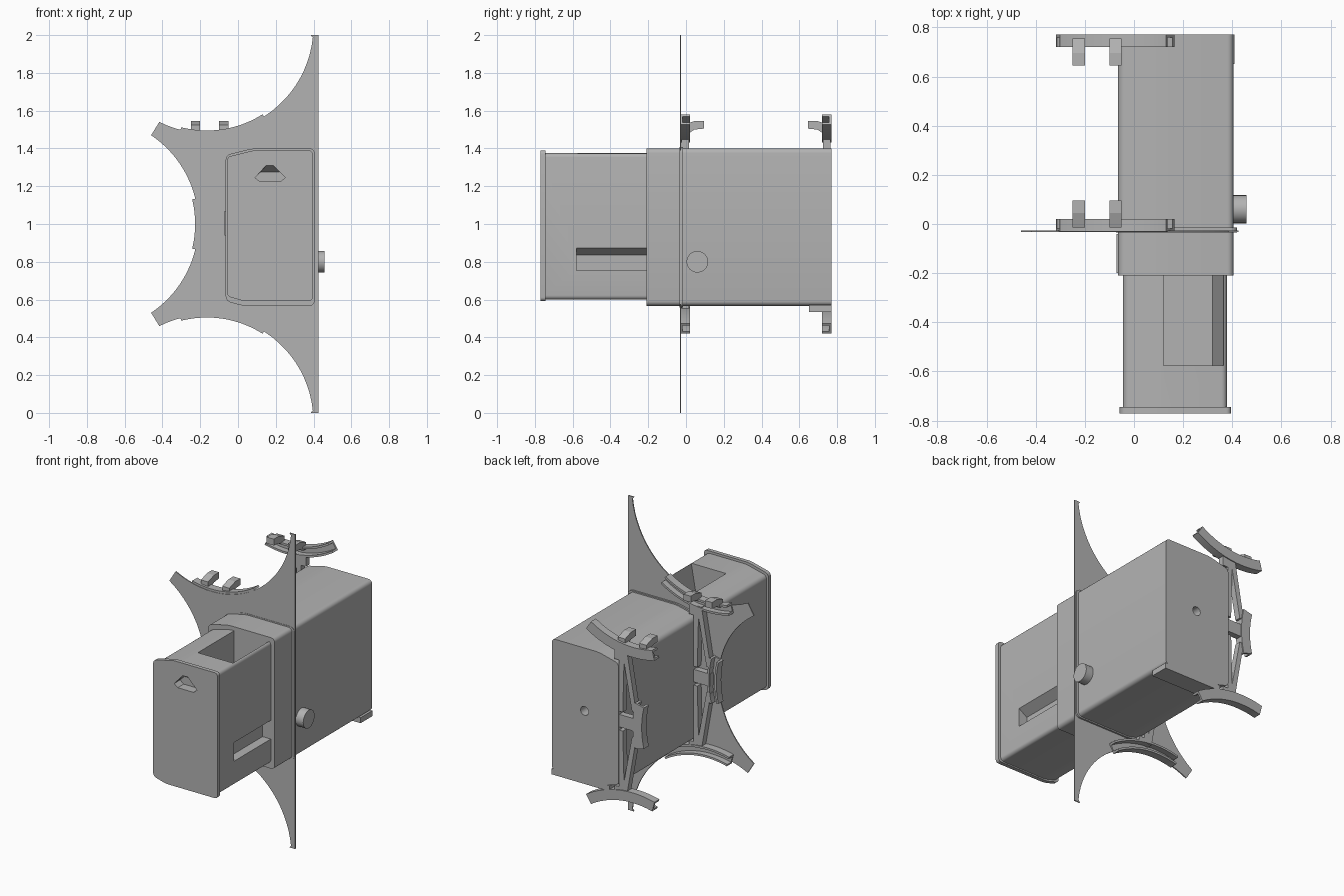
import bpy
import bmesh
from math import radians, cos, sin

cube = bpy.data.objects.get("Cube")
if cube:
    bpy.data.objects.remove(cube, do_unlink=True)

grey = bpy.data.materials.new("plain_grey")
grey.use_nodes = True
grey.diffuse_color = (0.45, 0.45, 0.45, 1)
grey.node_tree.nodes["Principled BSDF"].inputs["Base Color"].default_value = grey.diffuse_color


def loft(name, ring_a, ring_b, bevel=0):
    """Solid between two matching rings of 3D points; bevel rounds the long edges."""
    bm = bmesh.new()
    a = [bm.verts.new(p) for p in ring_a]
    b = [bm.verts.new(p) for p in ring_b]
    bm.faces.new(a)
    bm.faces.new(b[::-1])
    n = len(a)
    long_edges = []
    for i in range(n):
        j = (i + 1) % n
        bm.faces.new((a[j], a[i], b[i], b[j]))
    if bevel:
        long_edges = [bm.edges.get((a[i], b[i])) for i in range(n)]
        bmesh.ops.bevel(bm, geom=long_edges, offset=bevel, segments=5,
                        profile=0.5, affect='EDGES')
    bmesh.ops.recalc_face_normals(bm, faces=bm.faces)
    mesh = bpy.data.meshes.new(name)
    bm.to_mesh(mesh)
    bm.free()
    mesh.materials.append(grey)
    ob = bpy.data.objects.new(name, mesh)
    bpy.context.collection.objects.link(ob)
    return ob


def prism(name, outline, y0, y1, bevel=0):
    """Extrude an x-z outline along y."""
    return loft(name, [(x, y0, z) for x, z in outline],
                [(x, y1, z) for x, z in outline], bevel)


def box(name, x0, x1, y0, y1, z0, z1):
    return prism(name, [(x0, z0), (x1, z0), (x1, z1), (x0, z1)], y0, y1)


def select(ob):
    bpy.ops.object.select_all(action='DESELECT')
    ob.select_set(True)
    bpy.context.view_layer.objects.active = ob


def cut(ob, cutter):
    mod = ob.modifiers.new("cut", 'BOOLEAN')
    mod.operation = 'DIFFERENCE'
    mod.solver = 'EXACT'
    mod.object = cutter
    select(ob)
    bpy.ops.object.modifier_apply(modifier=mod.name)
    bpy.data.objects.remove(cutter, do_unlink=True)


def smooth(ob):
    select(ob)
    bpy.ops.object.shade_smooth_by_angle(angle=radians(30))


def arc(centre, r, a0, a1, n=24):
    angles = [radians(a0 + (a1 - a0) * i / n) for i in range(n + 1)]
    return [(centre[0] + r * cos(a), centre[1] + r * sin(a)) for a in angles]


def flip(outline):
    """Mirror an outline about mid height."""
    return [(x, 2 - z) for x, z in outline]


def case_outline(x0, x1, z0, z1):
    return [(x0, z0 + 0.025), (x0 + 0.09, z0), (x1, z0),
            (x1, z1), (x0 + 0.14, z1), (x0, z1 - 0.035)]


def disc(name, axis, centre, r, a, b, n=32):
    """Cylinder along x or y from a to b."""
    pts = arc(centre, r, 0, 360 - 360 / n, n - 1)
    if axis == 'x':
        return loft(name, [(a, y, z) for y, z in pts], [(b, y, z) for y, z in pts])
    return prism(name, pts, a, b)


# Sleeve with a collar and a round hole in the back
sleeve = prism("sleeve", case_outline(-0.065, 0.405, 0.567, 1.4), -0.21, 0.77, 0.025)
cut(sleeve, disc("hole_cutter", 'y', (0.175, 1.0), 0.028, 0.7, 0.8))
smooth(sleeve)
smooth(prism("sleeve_collar", case_outline(-0.073, 0.42, 0.559, 1.408), -0.035, -0.015, 0.03))
box("sleeve_side_pad", -0.072, -0.06, -0.2, -0.04, 0.94, 1.07)

# Sliding drawer with a top opening and a side slot
drawer = prism("drawer", case_outline(-0.045, 0.378, 0.6, 1.375), -0.76, -0.2, 0.022)
top, low = 1.4, 1.12
cut(drawer, loft("top_cutter",
                 [(0.12, -0.575, top), (0.37, -0.575, top), (0.37, -0.21, top), (0.12, -0.21, top)],
                 [(0.12, -0.575, low), (0.32, -0.575, low), (0.32, -0.21, low), (0.12, -0.21, low)]))
cut(drawer, loft("slot_cutter",
                 [(0.38, -0.58, 0.755), (0.38, -0.21, 0.755), (0.38, -0.21, 0.875), (0.38, -0.58, 0.875)],
                 [(0.32, -0.58, 0.755), (0.32, -0.21, 0.755), (0.32, -0.21, 0.835), (0.32, -0.58, 0.835)]))
smooth(drawer)

# Drawer front with a triangular finger pull
panel = prism("drawer_front", case_outline(-0.058, 0.395, 0.592, 1.39), -0.77, -0.745, 0.02)
lower = [(0.09, 1.245), (0.115, 1.225), (0.225, 1.225), (0.25, 1.245)]
mouth = lower + [(0.18, 1.317), (0.155, 1.317)]
inner = lower + [(0.22, 1.275), (0.12, 1.275)]
for part in (panel, drawer):
    cut(part, loft("pull_cutter", [(x, -0.78, z) for x, z in mouth],
                   [(x, -0.71, z) for x, z in inner]))
smooth(panel)

# Thin plate with three concave sides
top_c, side_c = (-0.165, 2.045), (-0.777, 1.0)
half = [(0.425, 2), (0.385, 2)] + arc(top_c, 0.564, -6, -116.5)
half += arc(side_c, 0.567, 56, 0)
plate = prism("curved_plate", half + flip(half)[::-1][1:], -0.033, -0.026)

# Round knob on the side
smooth(disc("knob", 'x', (0.06, 0.8), 0.057, 0.4, 0.457))

# Foot slab under the back edge
box("back_foot", 0.0, 0.408, 0.65, 0.77, 0.535, 0.57)


def channel(name, centre, a0, a1, web, lip, mirrored=False):
    """Curved C-shaped clip: a web plus two lips."""
    for part, r0, r1, ys in (("web", 0.55, 0.614, web), ("inner_lip", 0.55, 0.563, lip),
                             ("outer_lip", 0.601, 0.614, lip)):
        outline = arc(centre, r0, a0, a1) + arc(centre, r1, a1, a0)
        smooth(prism(name + "_" + part, flip(outline) if mirrored else outline, *ys))


# Two matching clip frames, facing each other
for name, y, s in (("front", -0.03, 1), ("back", 0.77, -1)):
    web, lip, bar = (y, y + s * 0.012), (y, y + s * 0.05), (y + s * 0.006, y + s * 0.045)
    channel(name + "_side_clip", side_c, -13.7, 13.7, web, lip)
    box(name + "_hub", -0.18, -0.06, *bar, 0.96, 1.04)
    for end, mirrored in (("top", False), ("bottom", True)):
        channel(f"{name}_{end}_clip", top_c, 255.7, 302.4, web, lip, mirrored)
        for part, outline in (
                ("post", [(-0.1, 1.45), (-0.065, 1.45), (-0.065, 1.06), (-0.09, 1.06)]),
                ("brace", [(-0.12, 1.45), (-0.085, 1.45), (-0.155, 1.08), (-0.185, 1.08)])):
            prism(f"{name}_{end}_{part}", flip(outline) if mirrored else outline, *bar)
        box(f"{name}_{end}_stem", -0.12, -0.03, *bar,
            *((0.55, 0.58) if mirrored else (1.385, 1.45)))
    # Prongs on the top clip
    for x in (-0.25, -0.1):
        side = [(0.015, 1.48), (0.045, 1.48), (0.075, 1.5), (0.125, 1.505),
                (0.125, 1.545), (0.075, 1.545), (0.015, 1.525)]
        loft(name + "_prong", [(x, y + s * d, z) for d, z in side],
             [(x + 0.05, y + s * d, z) for d, z in side])
